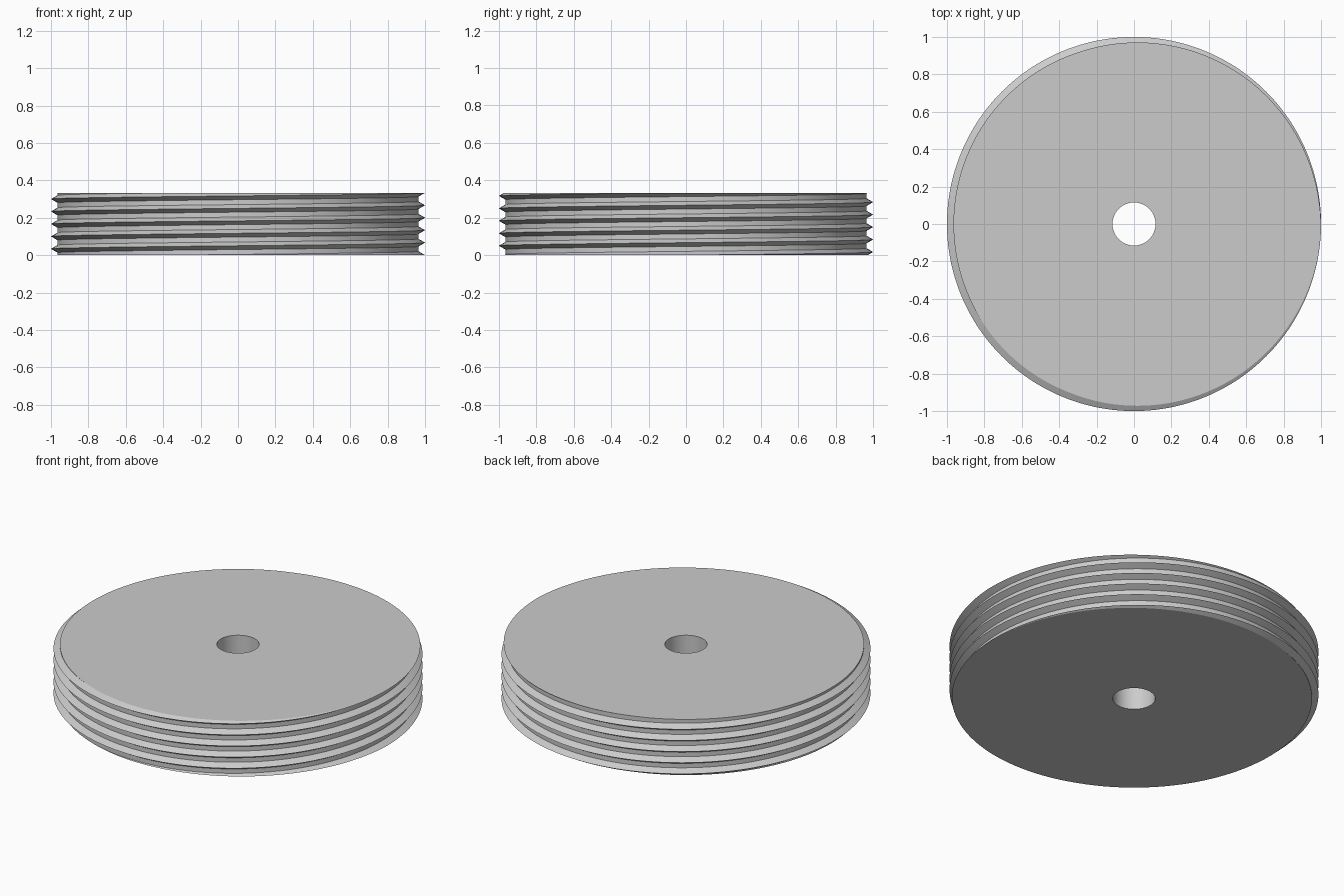
import bpy, bmesh
from math import cos, sin, tau, radians

cube = bpy.data.objects.get("Cube")
if cube:
    bpy.data.objects.remove(cube, do_unlink=True)

HEIGHT, TURNS = 0.333, 5
PITCH = HEIGHT / TURNS
ROOT, CREST, BORE = 0.965, 1.0, 0.115
HALF = 0.0202          # half width of the thread ridge
SEGS = 240
PHASE = 0.0003         # keeps the crest just off the cutting planes

bm = bmesh.new()


def skin(columns):
    """Join neighbouring columns of points with quads."""
    rows = [[bm.verts.new(p) for p in col] for col in columns]
    for a, b in zip(rows, rows[1:]):
        for i in range(len(a) - 1):
            bm.faces.new((a[i], b[i], b[i + 1], a[i + 1]))


def thread_column(step):
    """Ridge and root points up the wall, climbing one pitch per turn."""
    t = tau * step / SEGS
    points = []
    for k in range(-3, TURNS + 3):
        for dz, r in ((-HALF, ROOT), (0, CREST), (HALF, ROOT)):
            z = PITCH * (k + step / SEGS) + dz + PHASE
            points.append((r * cos(t), r * sin(t), z))
    return points


def bore_column(step):
    t = tau * step / SEGS
    return [(BORE * cos(t), BORE * sin(t), z) for z in (HEIGHT, 0)]


# Helical outer wall, trimmed flat at both ends
skin([thread_column(s) for s in range(SEGS + 1)])
bmesh.ops.remove_doubles(bm, verts=bm.verts[:], dist=1e-5)
for z, direction in ((0, -1), (HEIGHT, 1)):
    bmesh.ops.bisect_plane(bm, geom=bm.verts[:] + bm.edges[:] + bm.faces[:], dist=1e-6,
                           plane_co=(0, 0, z), plane_no=(0, 0, direction), clear_outer=True)

# Central bore
skin([bore_column(s) for s in range(SEGS + 1)])
bmesh.ops.remove_doubles(bm, verts=bm.verts[:], dist=1e-5)

# Flat end faces between thread and bore
for z in (0, HEIGHT):
    rim = [e for e in bm.edges if e.is_boundary and all(abs(v.co.z - z) < 1e-4 for v in e.verts)]
    bmesh.ops.triangle_fill(bm, edges=rim, use_beauty=True, normal=(0, 0, 1 if z else -1))
bmesh.ops.recalc_face_normals(bm, faces=bm.faces[:])

mesh = bpy.data.meshes.new("threaded_disc")
bm.to_mesh(mesh)
bm.free()
disc = bpy.data.objects.new("threaded_disc", mesh)
bpy.context.collection.objects.link(disc)

# Plain grey material
grey = bpy.data.materials.new("light_grey")
grey.use_nodes = True
grey.diffuse_color = (0.6, 0.6, 0.6, 1)
grey.node_tree.nodes["Principled BSDF"].inputs["Base Color"].default_value = (0.6, 0.6, 0.6, 1)
mesh.materials.append(grey)

# Smooth walls with sharp thread edges
bpy.ops.object.select_all(action='DESELECT')
disc.select_set(True)
bpy.context.view_layer.objects.active = disc
bpy.ops.object.shade_smooth_by_angle(angle=radians(25))
